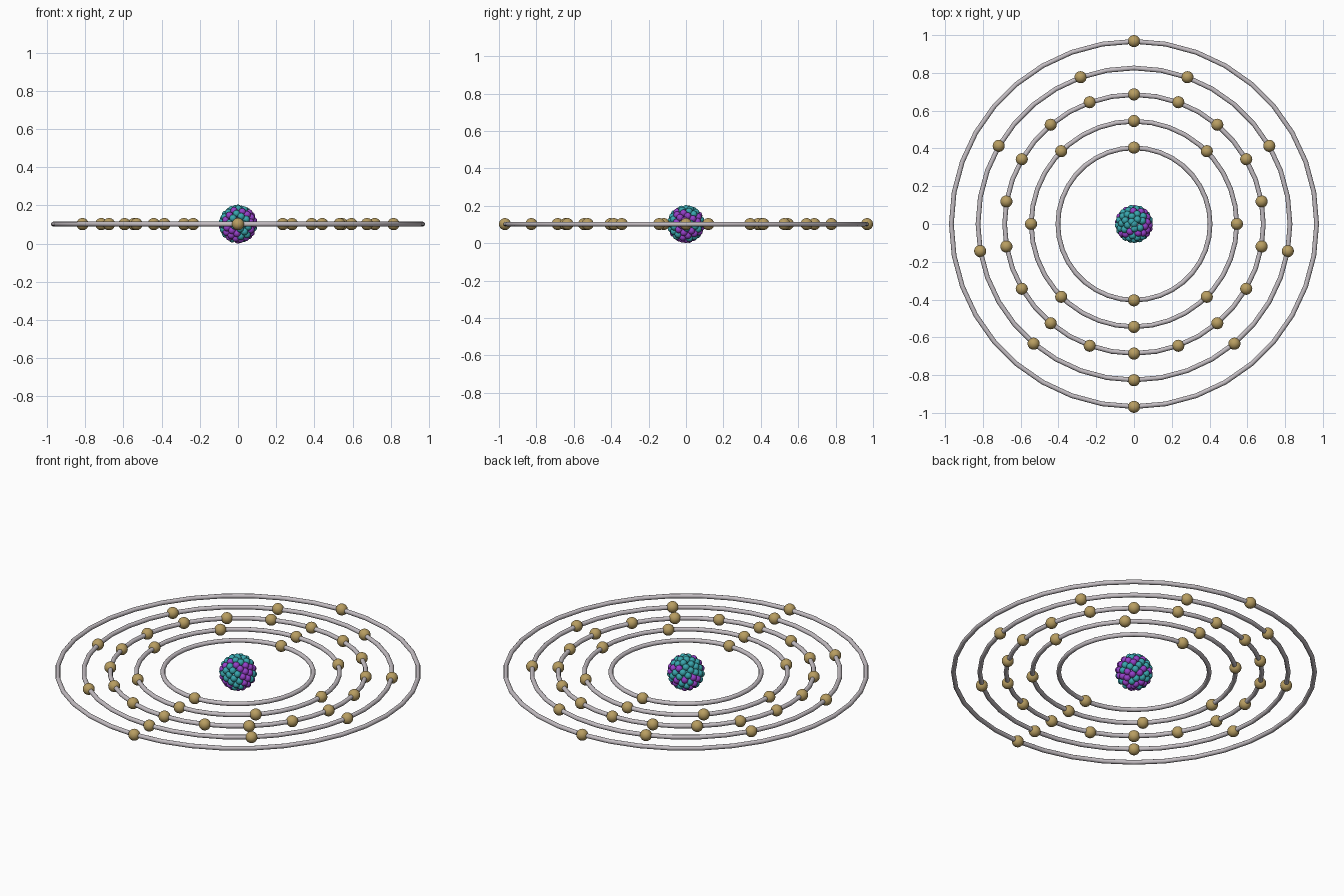
import bpy, math, random
from mathutils import Vector

if "Cube" in bpy.data.objects:
    bpy.data.objects.remove(bpy.data.objects["Cube"])

random.seed(4)
Z = 0.102            # height of the orbital plane
WIRE = 0.0125        # orbit tube radius
ELECTRON = 0.032
NUCLEON = 0.019


def material(name, rgb):
    m = bpy.data.materials.new(name)
    m.diffuse_color = (*rgb, 1)
    m.use_nodes = True
    m.node_tree.nodes["Principled BSDF"].inputs["Base Color"].default_value = m.diffuse_color
    return m


wire_mat = material("orbit_grey", (0.55, 0.51, 0.54))
gold = material("electron_gold", (0.48, 0.34, 0.12))
purple = material("proton_purple", (0.30, 0.05, 0.58))
teal = material("neutron_teal", (0.04, 0.38, 0.42))


def ball_mesh(name, radius, segments, rings, mat):
    # one shared sphere mesh for every repeated ball
    bpy.ops.mesh.primitive_uv_sphere_add(radius=radius, segments=segments, ring_count=rings)
    ob = bpy.context.object
    ob.data.name = name
    ob.data.materials.append(mat)
    bpy.ops.object.shade_smooth()
    mesh = ob.data
    mesh.use_fake_user = True
    bpy.data.objects.remove(ob)
    return mesh


def place(name, mesh, loc):
    ob = bpy.data.objects.new(name, mesh)
    ob.location = loc
    bpy.context.collection.objects.link(ob)


electron = ball_mesh("electron", ELECTRON, 24, 16, gold)
proton = ball_mesh("proton", NUCLEON, 20, 12, purple)
neutron = ball_mesh("neutron", NUCLEON, 20, 12, teal)

# orbits, each with evenly spaced electrons: (radius, electron count, start angle)
shells = [(0.404, 2, 90), (0.545, 8, 90), (0.686, 18, 90), (0.827, 9, -90), (0.968, 2, 90)]
for i, (r, count, start) in enumerate(shells, 1):
    bpy.ops.mesh.primitive_torus_add(location=(0, 0, Z), major_radius=r - 0.001,
                                     minor_radius=WIRE, major_segments=36, minor_segments=12)
    orbit = bpy.context.object
    orbit.name = f"orbit_{i}"
    orbit.data.materials.append(wire_mat)
    bpy.ops.object.shade_smooth()
    for k in range(count):
        a = math.radians(start + 360 * k / count)
        place(f"electron_{i}_{k + 1}", electron, (r * math.cos(a), r * math.sin(a), Z))

# nucleus: nucleons spread evenly over a ball
N = 89
kinds = [proton] * 39 + [neutron] * 50
random.shuffle(kinds)
shell_r = Z - NUCLEON
for k, mesh in enumerate(kinds):
    h = 1 - 2 * k / (N - 1)
    a = k * math.pi * (3 - math.sqrt(5))
    s = math.sqrt(max(0, 1 - h * h))
    d = Vector((s * math.cos(a), s * math.sin(a), h))
    place(f"{mesh.name}_{k + 1}", mesh, d * shell_r + Vector((0, 0, Z)))
